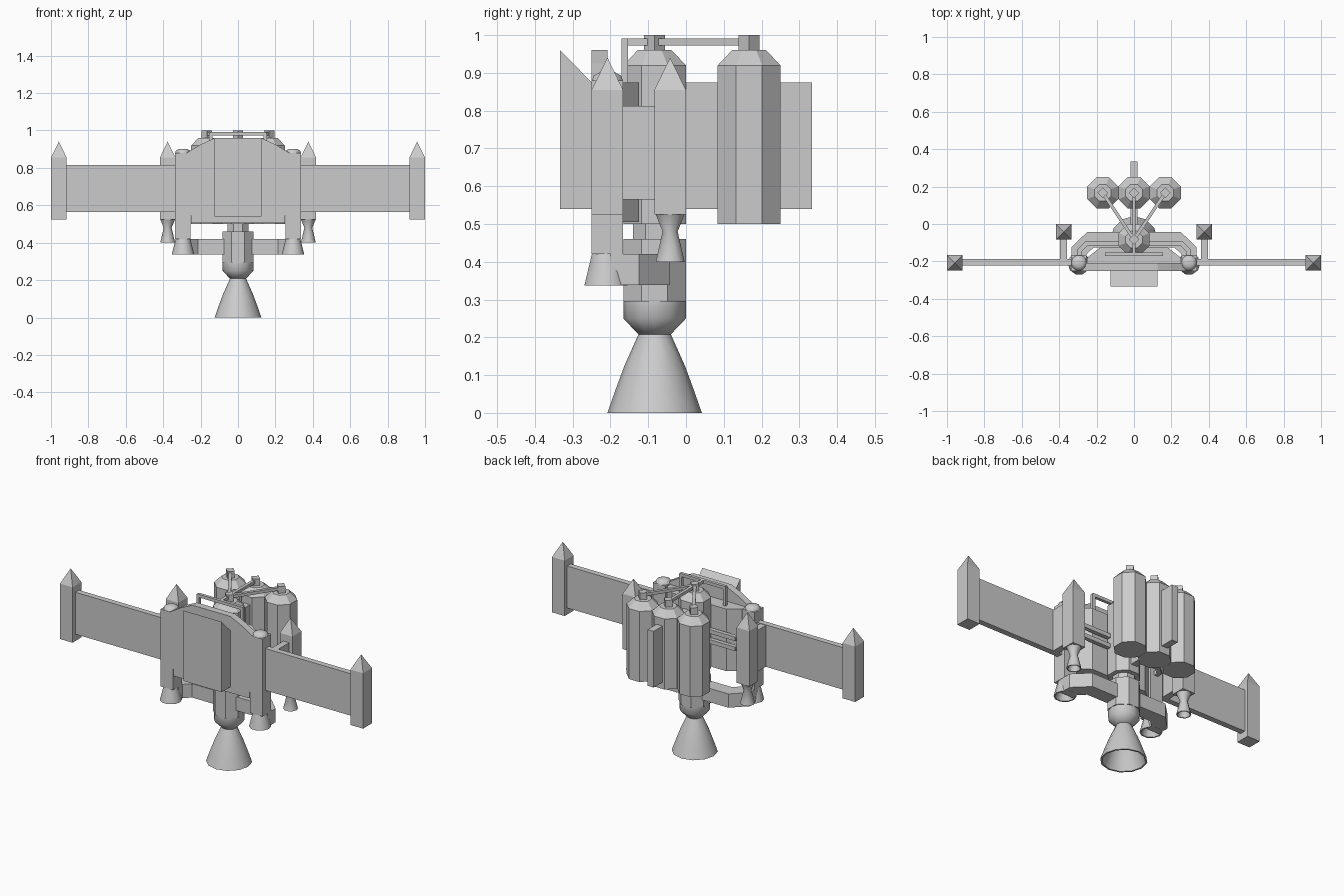
import bpy, bmesh, math
from mathutils import Vector

if "Cube" in bpy.data.objects:
    bpy.data.objects.remove(bpy.data.objects["Cube"])


def finish(name, bm):
    bmesh.ops.recalc_face_normals(bm, faces=bm.faces)
    me = bpy.data.meshes.new(name)
    bm.to_mesh(me)
    bm.free()
    ob = bpy.data.objects.new(name, me)
    bpy.context.collection.objects.link(ob)
    return ob


def box(name, x0, x1, y0, y1, z0, z1):
    return prism(name, [(x0, y0), (x1, y0), (x1, y1), (x0, y1)], z0, z1)


def prism(name, pts, a, b, axis='Z'):
    """Extrude a 2D outline along an axis from a to b."""
    put = {'Z': lambda p, t: (p[0], p[1], t),
           'Y': lambda p, t: (p[0], t, p[1]),
           'X': lambda p, t: (t, p[0], p[1])}[axis]
    bm = bmesh.new()
    lo = [bm.verts.new(put(p, a)) for p in pts]
    hi = [bm.verts.new(put(p, b)) for p in pts]
    bm.faces.new(lo)
    bm.faces.new(hi)
    n = len(pts)
    for i in range(n):
        bm.faces.new((lo[i], lo[(i + 1) % n], hi[(i + 1) % n], hi[i]))
    return finish(name, bm)


def lathe(name, cx, cy, prof, n=8, turn=0.0, caps=True, smooth=False):
    """Stack n-sided rings given as (radius, z)."""
    bm = bmesh.new()
    rings = []
    for r, z in prof:
        rings.append([bm.verts.new((cx + r * math.cos(turn + math.tau * i / n),
                                    cy + r * math.sin(turn + math.tau * i / n), z)) for i in range(n)])
    for a, b in zip(rings, rings[1:]):
        for i in range(n):
            bm.faces.new((a[i], a[(i + 1) % n], b[(i + 1) % n], b[i]))
    if caps:
        bm.faces.new(rings[0])
        bm.faces.new(rings[-1])
    ob = finish(name, bm)
    if smooth:
        bpy.context.view_layer.objects.active = ob
        ob.select_set(True)
        bpy.ops.object.shade_smooth_by_angle(angle=math.radians(50))
        ob.select_set(False)
    return ob


def pipe(name, pts, r=0.014):
    """Square-section bars along a path."""
    bm = bmesh.new()
    for p, q in zip(pts, pts[1:]):
        p, q = Vector(p), Vector(q)
        d = (q - p).normalized()
        p, q = p - d * r * 0.6, q + d * r * 0.6
        up = Vector((0, 0, 1)) if abs(d.z) < 0.9 else Vector((0, 1, 0))
        s = d.cross(up).normalized()
        u = s.cross(d)
        ends = [[bm.verts.new(c + s * i * r + u * j * r)
                 for i, j in ((-1, -1), (1, -1), (1, 1), (-1, 1))] for c in (p, q)]
        bm.faces.new(ends[0])
        bm.faces.new(ends[1])
        for i in range(4):
            k = (i + 1) % 4
            bm.faces.new((ends[0][i], ends[0][k], ends[1][k], ends[1][i]))
    return finish(name, bm)


OCT = math.pi / 8
K = 1 / math.cos(OCT)      # apothem to corner radius


def tank(name, x, y):
    lathe(name, x, y, [(0.083 * K, 0.5), (0.083 * K, 0.92), (0.045 * K, 0.96)], 8, OCT)
    lathe(name + "_valve", x, y, [(0.028, 0.955), (0.028, 1.0)], 4)


# Fuel tanks with manifold bars on top
tank("core_tank", 0, -0.083)
for i, x in enumerate((-0.167, 0, 0.167)):
    tank("rear_tank_%d" % i, x, 0.167)
    pipe("manifold_bar_%d" % i, [(0, -0.083, 0.982), (x, 0.167, 0.982)], 0.009)
box("rear_fin", -0.02, 0.02, -0.08, 0.333, 0.54, 0.875)

# Main engine
lathe("engine_neck", 0, -0.083, [(0.057 * K, 0.45), (0.057 * K, 0.51)], 8, OCT)
lathe("engine_block", 0, -0.083, [(0.083 * K, 0.295), (0.083 * K, 0.46)], 8, OCT)
lathe("engine_collar", 0, -0.083, [(0.04, 0.205), (0.083, 0.25), (0.083, 0.297)], 12, smooth=True)
lathe("main_nozzle", 0, -0.083, [(0.042, 0.21), (0.08, 0.125), (0.104, 0.06), (0.125, 0.0),
                                 (0.115, 0.0), (0.095, 0.06), (0.072, 0.125), (0.034, 0.205)], 12, smooth=True)

# Front hull: wedge panel, shoulder plate and back block
prism("front_panel", [(-0.333, 0.54), (-0.333, 0.96), (-0.25, 0.875), (-0.25, 0.54)], -0.125, 0.125, 'X')
half = [(0.335, 0.545), (0.335, 0.88), (0.275, 0.88), (0.2, 0.925), (0.125, 0.96)]
prism("shoulder_plate", half + [(-x, z) for x, z in reversed(half)], -0.25, -0.208, 'Y')
prism("hull_block", [(-0.25, -0.25), (0.25, -0.25), (0.25, -0.18), (0.18, -0.125),
                     (-0.18, -0.125), (-0.25, -0.18)], 0.505, 0.875)

# Parts on both sides
for s, side in ((-1, "left"), (1, "right")):
    def sbox(name, x0, x1, *rest):
        return box(side + name, *sorted((s * x0, s * x1)), *rest)

    # Wing and its tip pod
    sbox("_wing", 0.33, 0.93, -0.222, -0.188, 0.565, 0.815)
    q = math.pi / 4
    r2 = math.sqrt(2)
    pod = [(0.0417 * r2, 0.525), (0.0417 * r2, 0.855), (0.0005, 0.94)]
    lathe(side + "_tip_pod", s * 0.958, -0.208, pod, 4, q)

    # Inner pod with strut and thruster
    lathe(side + "_inner_pod", s * 0.376, -0.042, pod, 4, q)
    sbox("_pod_strut", 0.357, 0.395, -0.2, -0.07, 0.565, 0.812)
    lathe(side + "_pod_thruster", s * 0.376, -0.042,
          [(0.04, 0.526), (0.021, 0.48), (0.04, 0.4), (0.034, 0.4), (0.015, 0.47)], 10, smooth=True)

    # Outer column with cap and thruster
    sbox("_column", 0.253, 0.336, -0.25, -0.167, 0.42, 0.88)
    lathe(side + "_column_cap", s * 0.294, -0.208, [(0.044, 0.875), (0.038, 0.893), (0.02, 0.902)],
          10, smooth=True)
    lathe(side + "_column_thruster", s * 0.294, -0.212,
          [(0.038, 0.425), (0.06, 0.337), (0.052, 0.337), (0.025, 0.41)], 10, smooth=True)

    # Lower arm bending from the engine to the column
    arm = [(0.05, -0.042), (0.25, -0.042), (0.335, -0.125), (0.335, -0.2), (0.253, -0.2),
           (0.253, -0.16), (0.215, -0.125), (0.05, -0.125)]
    prism(side + "_lower_arm", [(s * x, y) for x, y in arm], 0.338, 0.42)

    # Feed pipes
    pipe(side + "_top_pipe", [(0, -0.083, 0.982), (0, -0.162, 0.982), (s * 0.145, -0.162, 0.982),
                              (s * 0.145, -0.162, 0.865)], 0.009)
    for j, z in enumerate((0.67, 0.73)):
        pipe("%s_feed_pipe_%d" % (side, j), [(s * 0.07, -0.105, z), (s * 0.255, -0.105, z),
                                             (s * 0.29, -0.14, z), (s * 0.29, -0.2, z)], 0.012)
